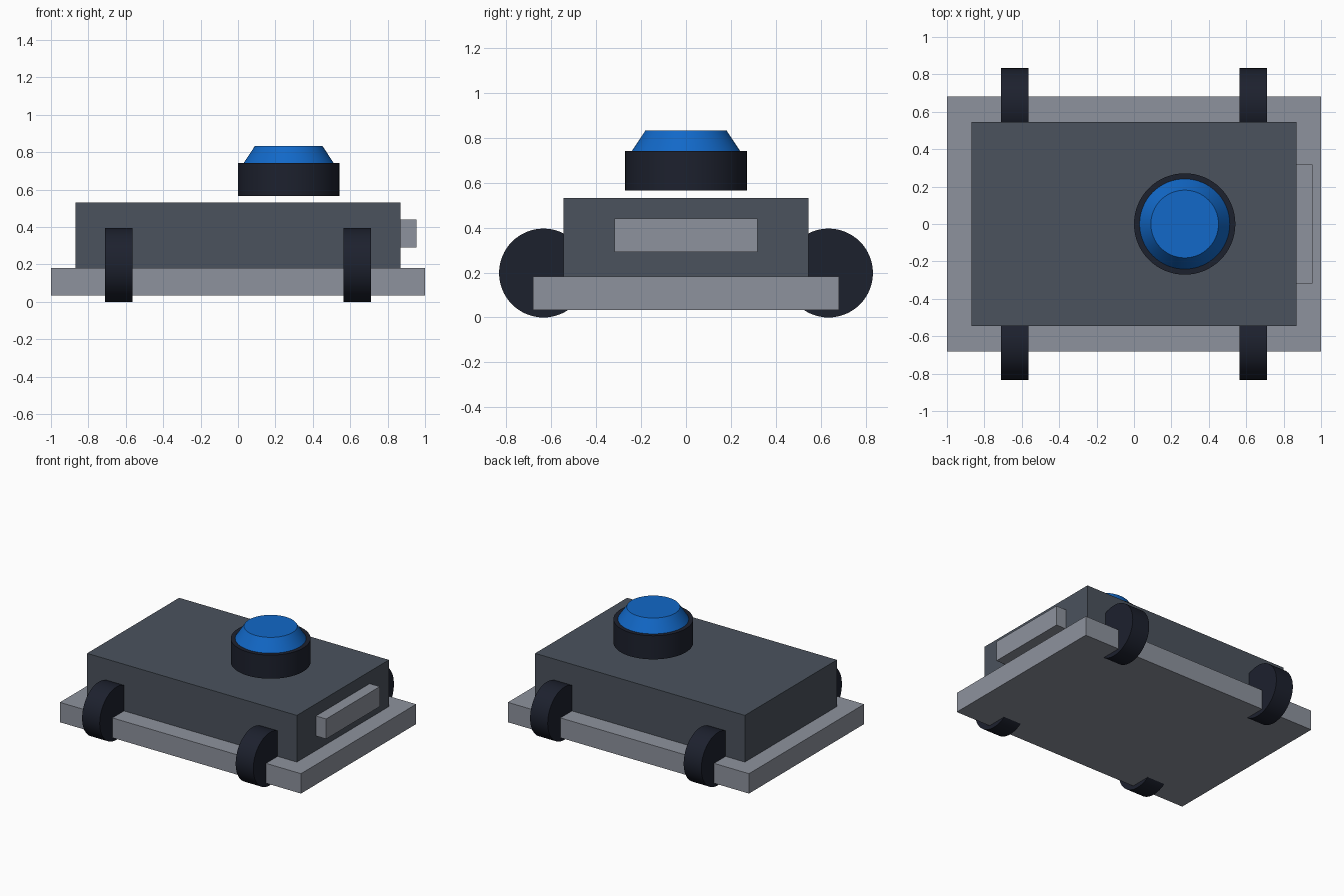
import bpy
import math

if "Cube" in bpy.data.objects:
    bpy.data.objects.remove(bpy.data.objects["Cube"])


def material(name, rgb):
    m = bpy.data.materials.new(name)
    m.diffuse_color = (*rgb, 1)
    m.use_nodes = True
    m.node_tree.nodes["Principled BSDF"].inputs["Base Color"].default_value = m.diffuse_color
    return m


PLATE = material("light_slate", (0.27, 0.29, 0.34))
BODY = material("dark_slate", (0.07, 0.085, 0.11))
RUBBER = material("near_black", (0.012, 0.015, 0.027))
BLUE = material("blue", (0.006, 0.14, 0.58))


def finish(name, mat):
    ob = bpy.context.object
    ob.name = ob.data.name = name
    ob.data.materials.append(mat)
    return ob


def box(name, mat, x, y, z):
    """Box from (min, max) pairs."""
    spans = (x, y, z)
    bpy.ops.mesh.primitive_cube_add(size=1, location=[(a + b) / 2 for a, b in spans])
    ob = finish(name, mat)
    ob.scale = [b - a for a, b in spans]
    bpy.ops.object.transform_apply(location=False, rotation=False, scale=True)
    return ob


def drum(name, mat, r1, r2, depth, loc, rot=(0, 0, 0)):
    bpy.ops.mesh.primitive_cone_add(vertices=64, radius1=r1, radius2=r2,
                                    depth=depth, location=loc, rotation=rot)
    ob = finish(name, mat)
    bpy.ops.object.shade_smooth_by_angle(angle=math.radians(30))
    return ob


# Chassis plate, main body and the sensor bar on its right end
box("base_plate", PLATE, (-1, 1), (-0.682, 0.682), (0.033, 0.182))
box("body", BODY, (-0.87, 0.87), (-0.545, 0.545), (0.182, 0.532))
box("sensor_bar", PLATE, (0.86, 0.954), (-0.318, 0.318), (0.291, 0.441))

# Four wheels with axles along x
for sx, end in ((-1, "left"), (1, "right")):
    for sy, side in ((-1, "front"), (1, "back")):
        drum(f"{side}_{end}_wheel", RUBBER, 0.198, 0.198, 0.146,
             (sx * 0.637, sy * 0.635, 0.198), (0, math.pi / 2, 0))

# Round scanner hovering just above the body, with a tapered blue cap
drum("scanner_base", RUBBER, 0.271, 0.271, 0.177, (0.271, 0, 0.6535))
drum("scanner_cap", BLUE, 0.241, 0.181, 0.091, (0.271, 0, 0.7875))
